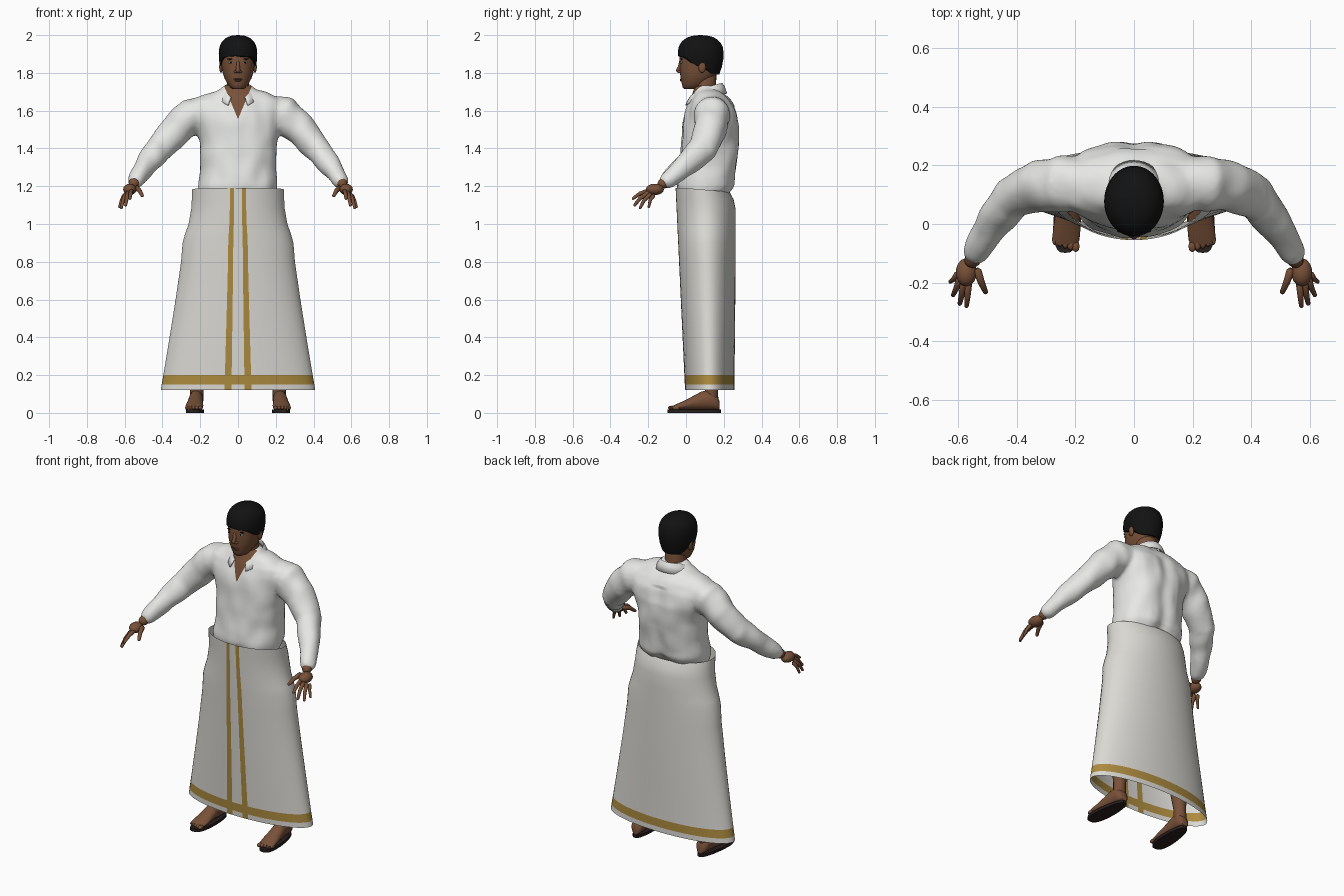
import bpy, bmesh, math
from mathutils import Vector, noise

if "Cube" in bpy.data.objects:
    bpy.data.objects.remove(bpy.data.objects["Cube"])


def material(name, r, g, b):
    m = bpy.data.materials.new(name)
    m.use_nodes = True
    m.diffuse_color = (r, g, b, 1)
    bsdf = m.node_tree.nodes["Principled BSDF"]
    bsdf.inputs["Base Color"].default_value = (r, g, b, 1)
    bsdf.inputs["Roughness"].default_value = 0.8
    return m


SHIRT = material("shirt white", 0.8, 0.8, 0.78)
CLOTH = material("skirt cream", 0.71, 0.7, 0.66)
GOLD = material("gold border", 0.42, 0.26, 0.05)
SKIN = material("brown skin", 0.19, 0.082, 0.04)
HAIR = material("black hair", 0.006, 0.006, 0.006)
SOLE = material("dark sandal", 0.02, 0.014, 0.013)
EYE = material("eye white", 0.6, 0.58, 0.55)
LIP = material("lip brown", 0.13, 0.045, 0.028)


def oval(z, hw, front, back, n=2.0, angles=None):
    """Horizontal superellipse ring; angle 0 faces the front."""
    cy, ry = (front + back) / 2, (back - front) / 2
    power = lambda v: math.copysign(abs(v) ** (2 / n), v)
    angles = angles or [math.tau * i / 32 for i in range(32)]
    return [Vector((hw * power(math.sin(a)), cy - ry * power(math.cos(a)), z)) for a in angles]


def loft(bm, rings, closed=True, caps=True):
    rows = [[bm.verts.new(p) for p in ring] for ring in rings]
    n = len(rows[0])
    for a, b in zip(rows, rows[1:]):
        for i in range(n if closed else n - 1):
            j = (i + 1) % n
            bm.faces.new((a[i], a[j], b[j], b[i]))
    if caps:
        bm.faces.new(rows[0][::-1])
        bm.faces.new(rows[-1])


def tube(bm, path, radii, sides=14):
    """Round tube along a path with rounded ends."""
    pts = [Vector(p) for p in path]
    rings = []
    for i, (p, r) in enumerate(zip(pts, radii)):
        d = (pts[min(i + 1, len(pts) - 1)] - pts[max(i - 1, 0)]).normalized()
        u = d.cross(Vector((0.3, 1, 0.1))).normalized()
        v = d.cross(u)
        ring = lambda s, o: [p + d * o + r * s * (u * math.cos(math.tau * k / sides)
                             + v * math.sin(math.tau * k / sides)) for k in range(sides)]
        if i == 0:
            rings.append(ring(0.5, -r * 0.6))
        rings.append(ring(1, 0))
        if i == len(pts) - 1:
            rings += [ring(0.75, r * 0.55), ring(0.3, r * 0.85)]
    loft(bm, rings)


def ball(bm, centre, size):
    made = bmesh.ops.create_uvsphere(bm, u_segments=14, v_segments=8, radius=1)["verts"]
    for v in made:
        v.co = Vector([c + s * k for c, s, k in zip(centre, size, v.co)])


def finish(name, bm, mats, angle=50):
    bmesh.ops.recalc_face_normals(bm, faces=bm.faces)
    mesh = bpy.data.meshes.new(name)
    bm.to_mesh(mesh)
    bm.free()
    ob = bpy.data.objects.new(name, mesh)
    bpy.context.collection.objects.link(ob)
    for m in mats:
        mesh.materials.append(m)
    bpy.ops.object.select_all(action='DESELECT')
    ob.select_set(True)
    bpy.context.view_layer.objects.active = ob
    bpy.ops.object.shade_smooth_by_angle(angle=math.radians(angle))
    return ob


# Wrapped skirt: open flared tube, stripes lie between fixed columns
edges = [math.asin(s) for s in (-0.175, -0.085, 0, 0.085, 0.175)]
columns = edges + [0.25 + (math.tau - 0.5) * i / 46 for i in range(47)]
profile = [(0.12, 0.41, 0.257), (0.15, 0.405, 0.257), (0.2, 0.396, 0.257), (0.4, 0.363, 0.259),
           (0.6, 0.331, 0.261), (0.8, 0.302, 0.262), (0.9, 0.294, 0.262), (0.95, 0.28, 0.262),
           (1.0, 0.262, 0.262), (1.08, 0.248, 0.262), (1.13, 0.245, 0.252), (1.19, 0.243, 0.232)]
bm = bmesh.new()
loft(bm, [oval(z, hw, -0.005 - 0.05 * (z - 0.12) / 1.07, back, 2, columns)
          for z, hw, back in profile], caps=False)
for f in bm.faces:
    c = f.calc_center_median()
    hw = max(abs(v.co.x) for v in f.verts)
    half = 0.43 - 0.17 * c.z
    striped = c.y < 0.03 and 0.085 < abs(c.x) / half < 0.175 and hw < 0.2 * half
    f.material_index = int(0.15 < c.z < 0.2 or striped)
for v in bm.verts:
    if v.co.z > 1.18:
        v.co.z -= 0.02 * max(0, v.co.y) / 0.23
finish("skirt", bm, [CLOTH, GOLD])

# Shirt: torso and sleeves fused into one soft surface
bm = bmesh.new()
torso = [(1.12, 0.19, -0.02, 0.2), (1.17, 0.207, -0.04, 0.235), (1.2, 0.21, -0.046, 0.257),
         (1.3, 0.198, -0.038, 0.272), (1.42, 0.203, -0.03, 0.284), (1.52, 0.228, -0.018, 0.288),
         (1.6, 0.253, 0.0, 0.27), (1.65, 0.237, 0.016, 0.24), (1.685, 0.175, 0.035, 0.205),
         (1.71, 0.1, 0.042, 0.175), (1.735, 0.072, 0.048, 0.16)]
loft(bm, [oval(*row, 2.3) for row in torso])
for s in (1, -1):
    tube(bm, [(s * 0.17, 0.14, 1.59), (s * 0.245, 0.14, 1.575), (s * 0.325, 0.13, 1.505),
              (s * 0.42, 0.088, 1.395), (s * 0.485, 0.0, 1.315), (s * 0.545, -0.1, 1.228)],
         [0.09, 0.098, 0.087, 0.074, 0.062, 0.044], 20)
shirt = finish("shirt", bm, [SHIRT, SKIN])
mod = shirt.modifiers.new("fuse", 'REMESH')
mod.mode, mod.voxel_size = 'VOXEL', 0.011
bpy.ops.object.modifier_apply(modifier="fuse")
mod = shirt.modifiers.new("soften", 'SMOOTH')
mod.factor, mod.iterations = 0.5, 8
bpy.ops.object.modifier_apply(modifier="soften")

# Cloth folds, then the open neckline cut as a V
bm = bmesh.new()
bm.from_mesh(shirt.data)
bm.normal_update()
moves = []
for v in bm.verts:
    p = v.co
    fold = noise.noise(Vector((p.x * 13, p.y * 9, p.z * 8))) * 0.009
    groove = -0.014 * math.exp(-(p.x / 0.04) ** 2) if p.y > 0.2 and p.z < 1.62 else 0
    moves.append((v, v.normal * (fold + groove)))
for v, m in moves:
    v.co += m
base, slope = 1.555, 0.42
for s in (1, -1):
    near = [f for f in bm.faces if f.calc_center_median().y < 0.08
            and f.calc_center_median().z > base - 0.02 and abs(f.calc_center_median().x) < 0.1]
    geom = set(near) | {e for f in near for e in f.edges} | {v for f in near for v in f.verts}
    bmesh.ops.bisect_plane(bm, geom=list(geom), plane_co=(0, 0, base), plane_no=(s, 0, -slope))
for f in bm.faces:
    c = f.calc_center_median()
    f.material_index = int(c.y < 0.08 and abs(c.x) < (c.z - base) * slope)
    f.smooth = True
bm.to_mesh(shirt.data)
bm.free()

# Folded collar, open at the front with pointed ends
bm = bmesh.new()
turns = [math.radians(-152 + 304 * i / 32) for i in range(33)]
rows = []
for rx, ry, top, drop in ((0.07, 0.085, 1.72, 0.055), (0.078, 0.092, 1.747, 0.075),
                          (0.092, 0.104, 1.73, 0.075), (0.112, 0.118, 1.692, 0.062)):
    rows.append([Vector((rx * math.sin(t), 0.1 + ry * math.cos(t),
                         top - drop * (t / turns[-1]) ** 2)) for t in turns])
loft(bm, rows, closed=False, caps=False)
collar = finish("collar", bm, [SHIRT])
collar.modifiers.new("thickness", 'SOLIDIFY').thickness = 0.007

# Head, neck, nose and ears
bm = bmesh.new()
skull = [(1.714, 0.024, -0.008, 0.05), (1.722, 0.04, -0.017, 0.08), (1.74, 0.054, -0.022, 0.11),
         (1.77, 0.071, -0.028, 0.145), (1.8, 0.081, -0.032, 0.17), (1.84, 0.088, -0.033, 0.185),
         (1.88, 0.091, -0.035, 0.188), (1.92, 0.088, -0.028, 0.185), (1.96, 0.068, 0.0, 0.16)]
loft(bm, [oval(*row, 2.2) for row in skull])
tube(bm, [(0, 0.1, 1.62), (0, 0.1, 1.7), (0, 0.1, 1.8)], [0.06, 0.057, 0.062], 24)
tube(bm, [(0, -0.028, 1.86), (0, -0.034, 1.83), (0, -0.04, 1.812)], [0.008, 0.01, 0.013])
for s in (1, -1):
    ball(bm, (s * 0.013, -0.034, 1.806), (0.009, 0.011, 0.008))
    ball(bm, (s * 0.09, 0.085, 1.832), (0.01, 0.02, 0.032))
finish("head", bm, [SKIN])

# Hair: dome whose lower edge follows the hairline
hairline = [(-1, 1.79), (-0.6, 1.795), (-0.25, 1.825), (0.1, 1.84), (0.35, 1.845),
            (0.6, 1.882), (1, 1.89)]


def hair_base(d):
    for (a, za), (b, zb) in zip(hairline, hairline[1:]):
        if d <= b:
            return za + (zb - za) * (d - a) / (b - a)
    return hairline[-1][1]


bm = bmesh.new()
rows = []
for level in (0, 0.2, 0.4, 0.55, 0.7, 0.8, 0.88, 0.94, 0.98, 1):
    row = []
    for k in range(48):
        a = math.tau * k / 48
        low = hair_base(math.cos(a))
        z = low + (2.0 - low) * level
        h = (z - 1.9) / 0.1
        r = (1 - min(1, h) ** 2.5) ** (1 / 2.3) if h > 0 else 1 - 0.16 * h * h
        r = max(r, 0.04)
        row.append(Vector((0.102 * r * math.sin(a), 0.078 - 0.121 * r * math.cos(a), z)))
    rows.append(row)
loft(bm, rows)
finish("hair", bm, [HAIR], 60)

# Eyes, brows and mouth
whites, darks, lips = bmesh.new(), bmesh.new(), bmesh.new()
for s in (1, -1):
    ball(whites, (s * 0.037, -0.0225, 1.856), (0.015, 0.007, 0.006))
    ball(darks, (s * 0.037, -0.0275, 1.856), (0.005, 0.004, 0.005))
    ball(darks, (s * 0.038, -0.0235, 1.873), (0.02, 0.007, 0.004))
ball(lips, (0, -0.025, 1.766), (0.024, 0.008, 0.004))
ball(lips, (0, -0.024, 1.759), (0.02, 0.008, 0.005))
finish("eyes", whites, [EYE])
finish("brows_and_pupils", darks, [HAIR])
finish("lips", lips, [LIP])

# Hands, legs, feet and sandals on both sides
digits = [((0.535, -0.16, 1.19), (0.507, -0.232, 1.15), 0.012),
          ((0.565, -0.2, 1.175), (0.572, -0.28, 1.135), 0.0105),
          ((0.582, -0.2, 1.165), (0.595, -0.272, 1.1), 0.0105),
          ((0.597, -0.19, 1.155), (0.618, -0.243, 1.085), 0.01),
          ((0.605, -0.172, 1.15), (0.628, -0.197, 1.09), 0.009)]
foot = [(0.178, 0.02, 0.06), (0.165, 0.034, 0.09), (0.13, 0.038, 0.125), (0.08, 0.038, 0.112),
        (0.03, 0.042, 0.085), (-0.02, 0.047, 0.06), (-0.055, 0.046, 0.045), (-0.072, 0.038, 0.036)]
for s, side in ((1, "left"), (-1, "right")):
    bm = bmesh.new()
    tube(bm, [(s * 0.53, -0.08, 1.245), (s * 0.553, -0.125, 1.212)], [0.03, 0.028])
    ball(bm, (s * 0.573, -0.165, 1.183), (0.036, 0.048, 0.03))
    for root, tip, r in digits:
        a, b = Vector(root), Vector(tip)
        mid = a.lerp(b, 0.5) + Vector((0, -0.005, 0.006))
        tube(bm, [(s * p.x, p.y, p.z) for p in (a, mid, b)], [r * 1.2, r, r * 0.75], 10)
    finish(side + "_hand", bm, [SKIN])

    bm = bmesh.new()
    tube(bm, [(s * 0.14, 0.1, 0.9), (s * 0.18, 0.11, 0.55), (s * 0.205, 0.13, 0.32),
              (s * 0.218, 0.135, 0.14), (s * 0.219, 0.135, 0.07)], [0.085, 0.06, 0.053, 0.035, 0.036])
    rings = []
    for y, hw, top in foot:
        x, mid, rz = 0.226 - 0.06 * (y - 0.05), (top + 0.016) / 2, (top - 0.016) / 2
        rings.append([Vector((s * (x + hw * math.cos(t)), y, mid + rz * math.sin(t)))
                      for t in [math.tau * k / 20 for k in range(20)]])
    loft(bm, rings)
    for k in range(5):
        ball(bm, (s * (0.199 + 0.018 * k), -0.076 + 0.006 * k, 0.027),
             (0.013 - 0.001 * k, 0.02, 0.011))
    finish(side + "_leg_and_foot", bm, [SKIN])

    bm = bmesh.new()
    outline = []
    for k in range(32):
        a = math.tau * k / 32
        y = 0.043 - 0.142 * math.cos(a)
        width = 0.046 + 0.008 * math.cos(a)
        x = 0.226 - 0.06 * (y - 0.05)
        outline.append((s * (x + width * math.copysign(abs(math.sin(a)) ** 0.7, math.sin(a))), y))
    loft(bm, [[Vector((x, y, z)) for x, y in outline] for z in (0, 0.017)])
    finish(side + "_sandal", bm, [SOLE], 30)
